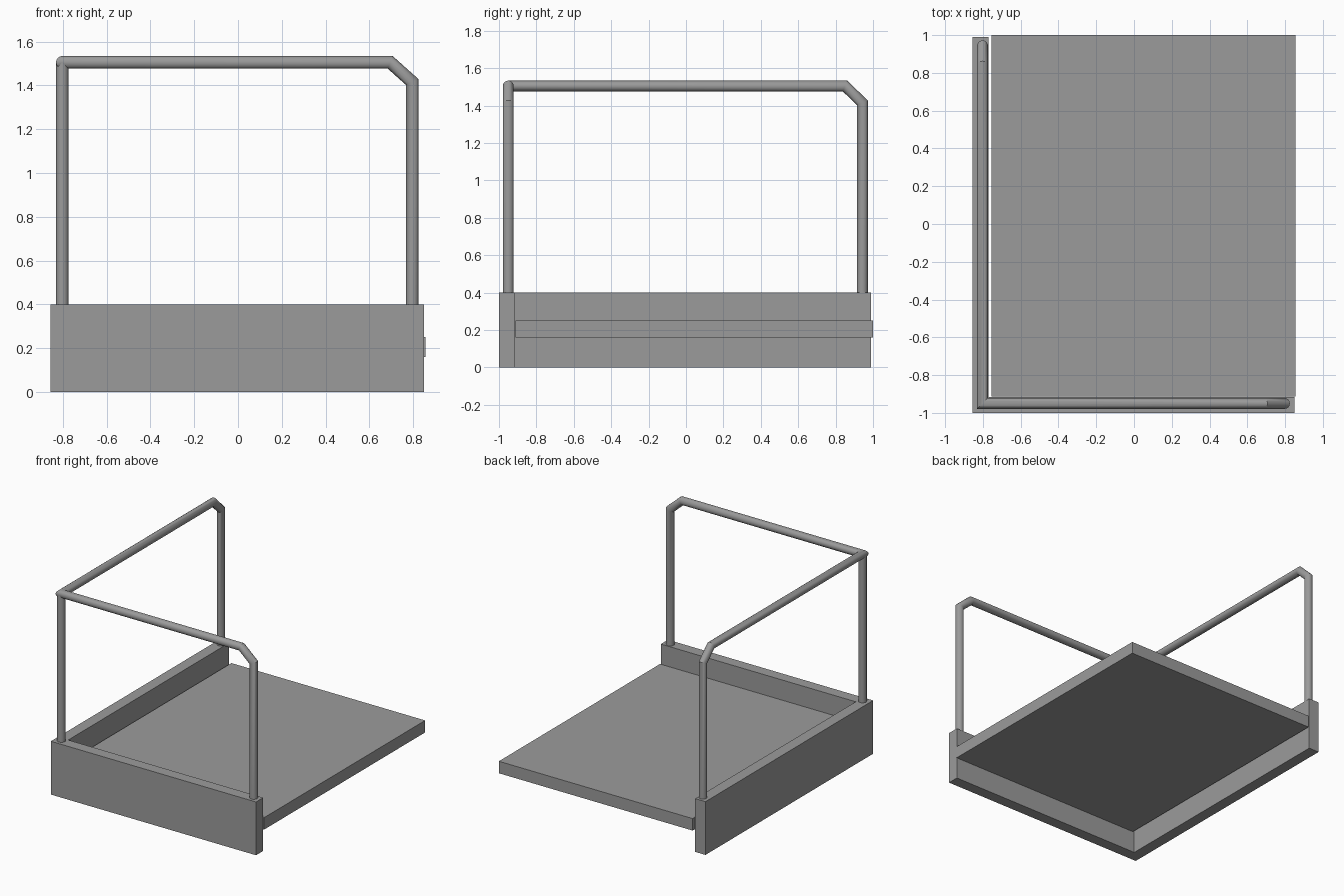
import bpy
import bmesh
import math
from mathutils import Vector

cube = bpy.data.objects.get("Cube")
if cube:
    bpy.data.objects.remove(cube)

# Single grey finish
GREY = (0.33, 0.33, 0.33, 1)
grey = bpy.data.materials.new("grey_metal")
grey.use_nodes = True
grey.diffuse_color = GREY
grey.node_tree.nodes["Principled BSDF"].inputs["Base Color"].default_value = GREY


def finish(name, bm):
    bmesh.ops.recalc_face_normals(bm, faces=bm.faces)
    mesh = bpy.data.meshes.new(name)
    bm.to_mesh(mesh)
    bm.free()
    mesh.materials.append(grey)
    obj = bpy.data.objects.new(name, mesh)
    bpy.context.collection.objects.link(obj)
    return obj


def box(name, low, high):
    low, high = Vector(low), Vector(high)
    bm = bmesh.new()
    bmesh.ops.create_cube(bm, size=1)
    bmesh.ops.scale(bm, vec=high - low, verts=bm.verts)
    bmesh.ops.translate(bm, vec=(low + high) / 2, verts=bm.verts)
    return finish(name, bm)


def tube(name, path, radius=0.029, sides=16):
    """Round bar along a path, with mitred bends."""
    pts = [Vector(p) for p in path]
    dirs = [(b - a).normalized() for a, b in zip(pts, pts[1:])]
    side = dirs[0].orthogonal().normalized()
    up = dirs[0].cross(side)
    ring = []
    for i in range(sides):
        a = 2 * math.pi * i / sides
        ring.append(pts[0] + radius * (math.cos(a) * side + math.sin(a) * up))
    bm = bmesh.new()
    rings = [[bm.verts.new(p) for p in ring]]
    for i, d in enumerate(dirs):
        end = pts[i + 1]
        normal = (d + dirs[i + 1]).normalized() if i + 1 < len(dirs) else d
        ring = [p + d * ((end - p).dot(normal) / d.dot(normal)) for p in ring]
        rings.append([bm.verts.new(p) for p in ring])
    for a, b in zip(rings, rings[1:]):
        for i in range(sides):
            j = (i + 1) % sides
            bm.faces.new((a[i], a[j], b[j], b[i]))
    bm.faces.new(rings[0])
    bm.faces.new(rings[-1])
    obj = finish(name, bm)
    bpy.ops.object.select_all(action="DESELECT")
    obj.select_set(True)
    bpy.context.view_layer.objects.active = obj
    bpy.ops.object.shade_smooth_by_angle(angle=math.radians(30))
    return obj


# Platform and the two upright kerbs
box("platform", (-0.755, -0.912, 0.16), (0.855, 1, 0.25))
box("front_kerb", (-0.855, -1, 0), (0.85, -0.915, 0.4))
box("side_kerb", (-0.855, -0.915, 0), (-0.77, 0.99, 0.4))

# Handrail: two posts with chamfered bends, meeting over the corner
X, Y, BASE, TOP, BEND = -0.802, -0.95, 0.39, 1.505, 1.415
tube("handrail", [
    (0.796, Y, BASE), (0.796, Y, BEND), (0.695, Y, TOP), (X, Y, TOP),
    (X, 0.85, TOP), (X, 0.943, BEND), (X, 0.943, BASE)])
tube("corner_post", [(X, Y, BASE), (X, Y, TOP)])
